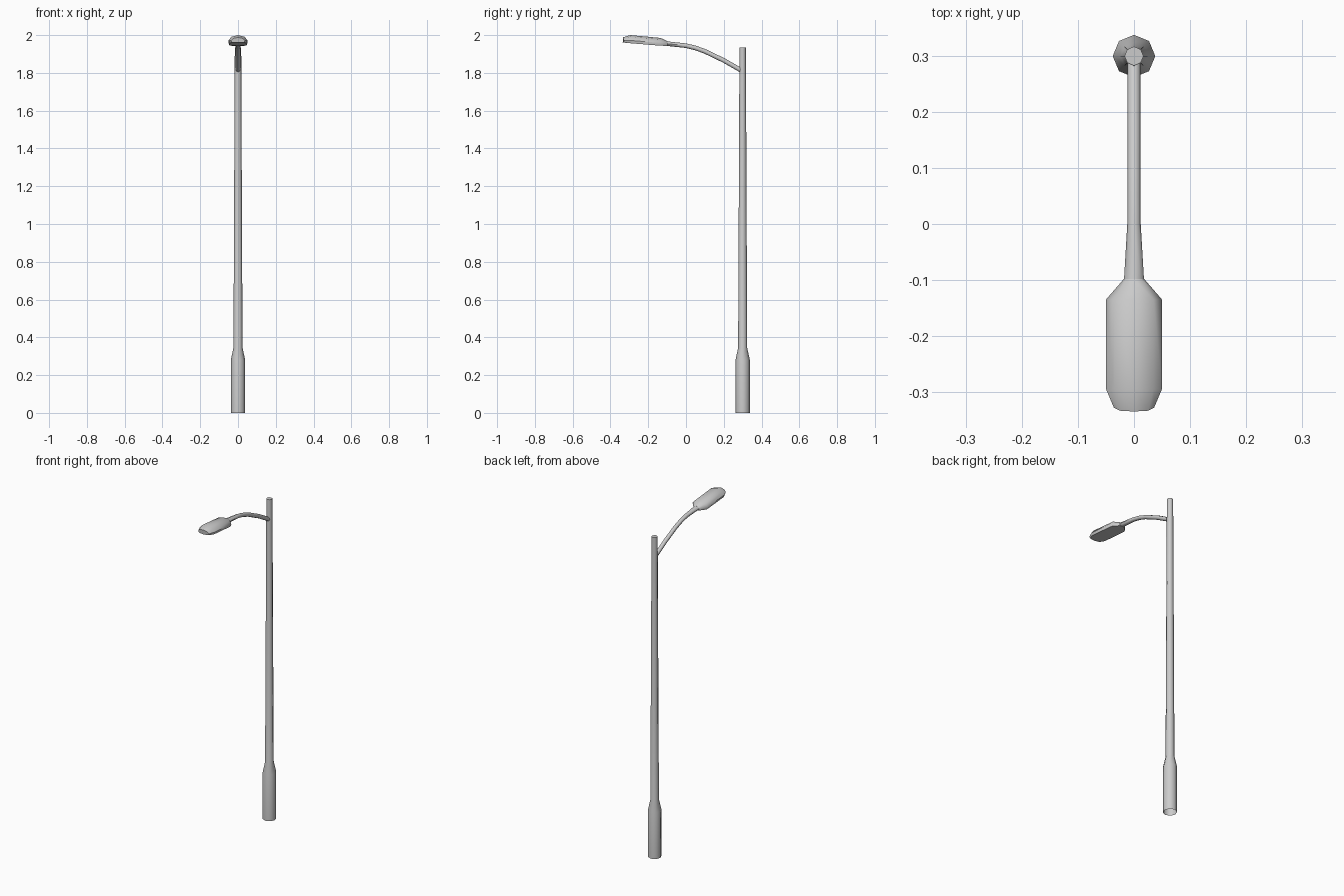
import bpy, bmesh, math
from mathutils import Vector

if "Cube" in bpy.data.objects:
    bpy.data.objects.remove(bpy.data.objects["Cube"])


def loft(name, rings, cap_start=True, cap_end=True):
    """Skin a sequence of equal-length point rings."""
    bm = bmesh.new()
    vs = [[bm.verts.new(p) for p in r] for r in rings]
    for a, b in zip(vs, vs[1:]):
        n = len(a)
        for i in range(n):
            j = (i + 1) % n
            bm.faces.new((a[i], a[j], b[j], b[i]))
    if cap_start:
        bm.faces.new(vs[0][::-1])
    if cap_end:
        bm.faces.new(vs[-1])
    bmesh.ops.recalc_face_normals(bm, faces=bm.faces)
    me = bpy.data.meshes.new(name)
    bm.to_mesh(me)
    bm.free()
    ob = bpy.data.objects.new(name, me)
    bpy.context.collection.objects.link(ob)
    bpy.ops.object.select_all(action='DESELECT')
    ob.select_set(True)
    bpy.context.view_layer.objects.active = ob
    bpy.ops.object.shade_smooth_by_angle(angle=math.radians(48))
    return ob


def circle(center, u, v, ru, rv, n=8):
    return [center + u * ru * math.cos(2 * math.pi * i / n)
            + v * rv * math.sin(2 * math.pi * i / n) for i in range(n)]


X, Y = Vector((1, 0, 0)), Vector((0, 1, 0))

# Pole: octagonal, wide base tapering upward, open underneath
pole_profile = [(0, 0.038), (0.28, 0.038), (0.345, 0.024), (1.935, 0.017)]
loft("pole", [circle(Vector((0, 0.3, z)), X, Y, r, r) for z, r in pole_profile],
     cap_start=False)

# Curved arm: flares slightly where it meets the lamp
arm_path = [(0.295, 1.812, 0.012), (0.2, 1.866, 0.012), (0.1, 1.914, 0.012),
            (0.05, 1.932, 0.012), (0.0, 1.944, 0.012), (-0.102, 1.955, 0.018)]
pts = [Vector((0, y, z)) for y, z, _ in arm_path]
arm_rings = []
for i, (p, (_, _, w)) in enumerate(zip(pts, arm_path)):
    t = (pts[min(i + 1, len(pts) - 1)] - pts[max(i - 1, 0)]).normalized()
    arm_rings.append(circle(p, X, X.cross(t), w, 0.012))
loft("arm", arm_rings)

# Lamp head: flat-bottomed domed sections (y, half width, bottom, top, nose bulge)
section = [(0, 1, 1), (0.7, 0.8, 0.8), (1, 0.35, 0), (0.9, 0, 0), (0, 0, 1),
           (-0.9, 0, 0), (-1, 0.35, 0), (-0.7, 0.8, 0.8)]
stations = [(-0.098, 0.018, 1.943, 1.968, 0), (-0.135, 0.05, 1.944, 1.985, 0),
            (-0.295, 0.05, 1.957, 2.0, 0), (-0.328, 0.036, 1.961, 1.988, 0.007)]
loft("lamp_head", [[Vector((x * w, y - b * bulge, zb + h * (zt - zb)))
                    for x, h, b in section] for y, w, zb, zt, bulge in stations])
